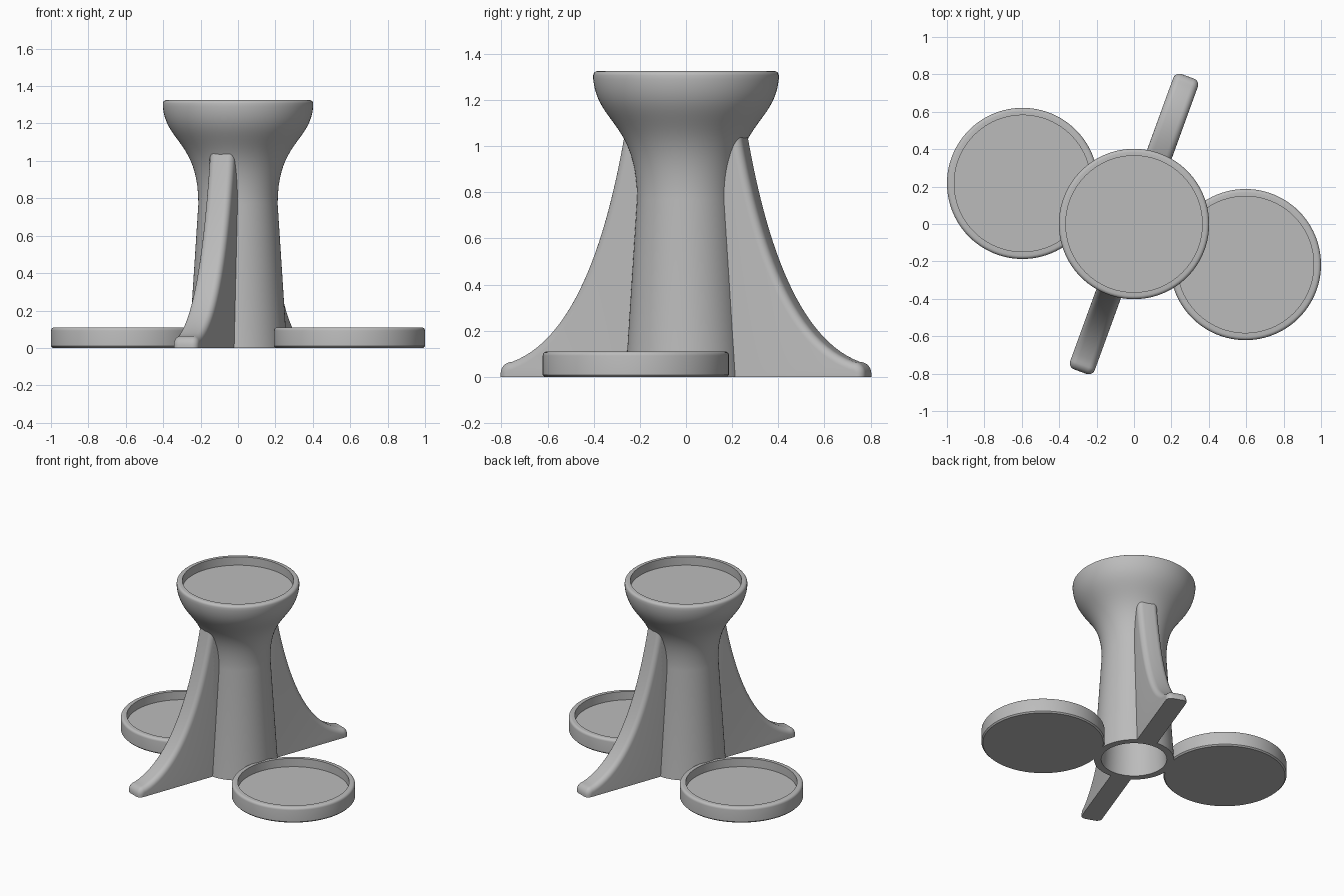
import bpy, bmesh
from math import radians, sin, cos, pi
from mathutils import Vector, Matrix
from mathutils.geometry import interpolate_bezier

cube = bpy.data.objects.get("Cube")
if cube:
    bpy.data.objects.remove(cube, do_unlink=True)

grey = bpy.data.materials.new("plain grey")
grey.use_nodes = True
grey.diffuse_color = (0.5, 0.5, 0.5, 1)
grey.node_tree.nodes["Principled BSDF"].inputs["Base Color"].default_value = (0.5, 0.5, 0.5, 1)

TURN = radians(-20)      # direction of the tray line; the fins stand square to it


def bezier(a, b, c, d, count):
    pts = interpolate_bezier(*[Vector((p[0], p[1], 0)) for p in (a, b, c, d)], count)
    return [(p.x, p.y) for p in pts]


def finish(bm, name, angle=35):
    bmesh.ops.recalc_face_normals(bm, faces=bm.faces)
    mesh = bpy.data.meshes.new(name)
    bm.to_mesh(mesh)
    bm.free()
    mesh.materials.append(grey)
    obj = bpy.data.objects.new(name, mesh)
    bpy.context.collection.objects.link(obj)
    bpy.ops.object.select_all(action='DESELECT')
    obj.select_set(True)
    bpy.context.view_layer.objects.active = obj
    bpy.ops.object.shade_smooth_by_angle(angle=radians(angle))
    return obj


def lathe(name, profile, steps=96):
    bm = bmesh.new()
    verts = [bm.verts.new((r, 0, z)) for r, z in profile]
    edges = [bm.edges.new(pair) for pair in zip(verts, verts[1:])]
    bmesh.ops.spin(bm, geom=verts + edges, cent=(0, 0, 0), axis=(0, 0, 1),
                   angle=2 * pi, steps=steps)
    bmesh.ops.remove_doubles(bm, verts=bm.verts, dist=0.0005)
    return finish(bm, name)


def rim(radius, inner, top, depth):
    """Rounded lip, then a recessed floor to the axis."""
    b = 0.018
    arc = [(radius - b + b * cos(a), top - b + b * sin(a))
           for a in (i * pi / 8 for i in range(5))]
    return arc + [(inner, top), (inner, top - depth), (0, top - depth)]


# Hollow flared column with a recessed cup on top
flare = bezier((0.212, 0.77), (0.212, 1.1), (0.385, 1.1), (0.402, 1.29), 20)
cavity = [(r - 0.045, z) for r, z in flare if z < 1.19]
lathe("column", [(0, 1.2)] + cavity[::-1] + [(0.215, 0), (0.262, 0)]
      + flare + rim(0.402, 0.365, 1.325, 0.06))

# Two round trays on opposite sides
for side, sign in (("left", 1), ("right", -1)):
    tray = lathe(side + "_tray", [(0, 0), (0.395, 0), (0.404, 0.009)]
                 + rim(0.404, 0.365, 0.11, 0.06))
    tray.location = (sign * 0.596, sign * -0.217, 0)


# Buttress fins with rounded outer edges
def fin(name, angle):
    half, fillet = 0.07, 0.035
    outer = bezier((0.268, 1.05), (0.345, 0.63), (0.49, 0.165), (0.79, 0.065), 28)
    outer += [(0.79 + 0.05 * sin(a), 0.015 + 0.05 * cos(a))
              for a in (i * pi / 12 for i in range(1, 7))] + [(0.84, 0)]
    inner = [(0.235, 0), (0.2, 0.5), (0.19, 0.8), (0.225, 0.98), (0.25, 1.05)]

    def inset(d):
        ring = []
        for i, p in enumerate(outer):
            a, b = outer[max(i - 1, 0)], outer[min(i + 1, len(outer) - 1)]
            t = Vector((b[0] - a[0], b[1] - a[1])).normalized()
            ring.append((p[0] + t.y * d, max(p[1] - t.x * d, 0)))
        ring[-1] = (outer[-1][0] - d, 0)
        return ring + inner

    arcs = [i * pi / 12 for i in range(7)]
    layers = [(fillet * (1 - cos(a)), half - fillet * (1 - sin(a))) for a in arcs]
    layers = [(d, -y) for d, y in layers[::-1]] + layers
    bm = bmesh.new()
    rings = [[bm.verts.new((r, y, z)) for r, z in inset(d)] for d, y in layers]
    for lower, upper in zip(rings, rings[1:]):
        for i in range(len(lower)):
            j = (i + 1) % len(lower)
            bm.faces.new((lower[i], lower[j], upper[j], upper[i]))
    bm.faces.new(rings[0])
    bm.faces.new(rings[-1][::-1])
    bm.transform(Matrix.Rotation(angle, 4, 'Z'))
    finish(bm, name)


fin("back_fin", TURN + pi / 2)
fin("front_fin", TURN - pi / 2)
